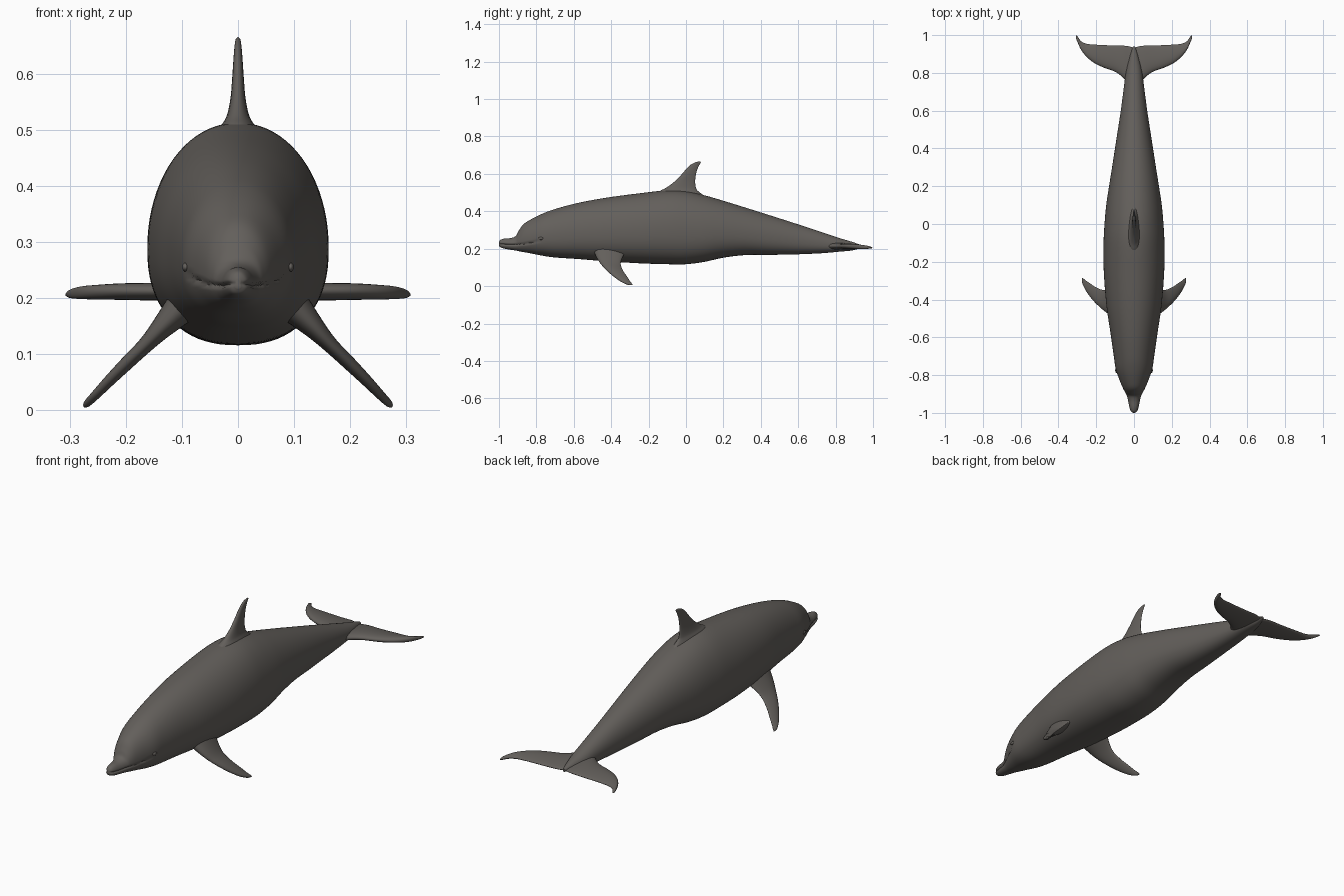
import bpy, bmesh, math
from mathutils import Vector

if "Cube" in bpy.data.objects:
    bpy.data.objects.remove(bpy.data.objects["Cube"])

skin = bpy.data.materials.new("dark_grey_skin")
skin.diffuse_color = (0.125, 0.115, 0.105, 1)
skin.use_nodes = True
skin.node_tree.nodes["Principled BSDF"].inputs["Base Color"].default_value = skin.diffuse_color


def spline(rows, steps):
    """Smooth curve through rows of numbers."""
    out = []
    for i in range(len(rows) - 1):
        p0, p1 = rows[max(i - 1, 0)], rows[i]
        p2, p3 = rows[i + 1], rows[min(i + 2, len(rows) - 1)]
        for k in range(steps):
            t = k / steps
            out.append([b + 0.5 * t * (c - a + t * (2 * a - 5 * b + 4 * c - d
                        + t * (3 * (b - c) + d - a)))
                        for a, b, c, d in zip(p0, p1, p2, p3)])
    out.append(list(rows[-1]))
    return out


def finish(name, bm, angle=50):
    bmesh.ops.recalc_face_normals(bm, faces=bm.faces)
    mesh = bpy.data.meshes.new(name)
    bm.to_mesh(mesh)
    bm.free()
    mesh.materials.append(skin)
    ob = bpy.data.objects.new(name, mesh)
    bpy.context.collection.objects.link(ob)
    bpy.ops.object.select_all(action='DESELECT')
    ob.select_set(True)
    bpy.context.view_layer.objects.active = ob
    bpy.ops.object.shade_smooth_by_angle(angle=math.radians(angle))
    return ob


def loft(name, rings):
    bm = bmesh.new()
    loops = [[bm.verts.new(p) for p in r] for r in rings]
    n = len(rings[0])
    for a, b in zip(loops, loops[1:]):
        for j in range(n):
            k = (j + 1) % n
            bm.faces.new((a[j], a[k], b[k], b[j]))
    bm.faces.new(loops[0])
    bm.faces.new(loops[-1])
    return finish(name, bm)


# Body: y, half width, top z, bottom z
stations = [
    (-1.0, .006, .235, .217), (-.992, .017, .247, .207), (-.97, .025, .254, .200),
    (-.935, .032, .257, .194), (-.91, .038, .268, .190), (-.895, .045, .295, .187),
    (-.87, .058, .330, .182), (-.83, .075, .356, .175), (-.77, .096, .386, .163),
    (-.70, .107, .412, .153), (-.58, .124, .444, .145), (-.43, .146, .472, .133),
    (-.25, .160, .496, .122), (-.10, .161, .512, .117), (.0, .156, .507, .117),
    (.10, .147, .485, .130), (.20, .132, .456, .152), (.32, .113, .419, .166),
    (.45, .093, .378, .167), (.60, .070, .330, .170), (.73, .053, .287, .176),
    (.82, .041, .257, .184), (.89, .024, .236, .191), (.94, .006, .218, .205),
]


def mouth_height(y):
    return .226 + .012 * max(0, (y + .88) / .1) ** 2 - .004 * math.sin((y + 1) * 22)


def body_ring(y, w, top, bottom, n=80):
    mid = bottom + .44 * (top - bottom)
    ring = []
    for j in range(n):
        a = 2 * math.pi * j / n
        c, s = math.cos(a), math.sin(a)
        power = 2 / (2.05 if s > 0 else 2.35)
        x = w * math.copysign(abs(c) ** power, c)
        z = mid + ((top - mid) if s > 0 else (mid - bottom)) * math.copysign(abs(s) ** power, s)
        # Mouth crease pressed into the sides of the beak
        if y < -.77:
            fade = min(1, (-.77 - y) / .03)
            x -= math.copysign(min(.006, abs(x) * .3), x) * fade * math.exp(-((z - mouth_height(y)) / .004) ** 2)
        ring.append((x, y, z))
    return ring


loft("body", [body_ring(*s) for s in spline(stations, 6)])


def fin(name, rows, axis, n=28):
    """Rows: leading point, trailing point, half thickness."""
    axis = Vector(axis).normalized()
    rings = []
    for r in spline(rows, 6):
        lead, trail = Vector(r[:3]), Vector(r[3:6])
        ring = []
        for j in range(n):
            a = 2 * math.pi * j / n
            u = (1 - math.cos(a)) / 2
            ring.append(lead.lerp(trail, u) + axis * (r[6] * 1.25 * math.sin(a) * (1 - .45 * u)))
        rings.append(ring)
    return loft(name, rings)


# Dorsal fin: z, leading y, trailing y, half thickness
dorsal = [(.46, -.20, .13, .055), (.505, -.145, .068, .031), (.525, -.108, .054, .020),
          (.555, -.066, .049, .0135), (.59, -.03, .052, .0105), (.62, -.004, .059, .0085),
          (.645, .02, .070, .0065), (.66, .046, .079, .0045), (.665, .062, .077, .001)]
fin("dorsal_fin", [(0, a, z, 0, b, z, t) for z, a, b, t in dorsal], (1, 0, 0))

# Flippers: x, z, leading y, trailing y, half thickness
flipper = [(.095, .19, -.495, -.32, .032), (.135, .148, -.475, -.342, .020),
           (.165, .116, -.453, -.349, .014), (.20, .082, -.421, -.336, .012),
           (.23, .052, -.387, -.316, .010), (.255, .026, -.350, -.299, .008),
           (.27, .011, -.318, -.287, .006), (.275, .006, -.300, -.285, .001)]

# Tail flukes: x, leading y, trailing y, z, half thickness
fluke = [(-.004, .70, .932, .214, .020), (.03, .735, .941, .214, .018), (.055, .772, .944, .214, .017),
         (.10, .806, .945, .213, .016), (.16, .828, .947, .213, .0155), (.21, .852, .950, .213, .0145),
         (.25, .884, .954, .212, .013), (.28, .922, .968, .211, .011),
         (.30, .965, .995, .209, .007), (.307, .983, .996, .208, .001)]

for side, word in ((-1, "left"), (1, "right")):
    fin(word + "_flipper", [(side * x, a, z, side * x, b, z, t) for x, z, a, b, t in flipper],
        (side * .7, 0, .7))
    fin(word + "_fluke", [(side * x, a, z, side * x, b, z - .004, t) for x, a, b, z, t in fluke],
        (0, 0, 1))
    # Eye bulge
    bm = bmesh.new()
    bmesh.ops.create_uvsphere(bm, u_segments=20, v_segments=12, radius=1)
    for v in bm.verts:
        v.co = (side * .0935 + v.co.x * .006, -.775 + v.co.y * .014, .255 + v.co.z * .008)
    finish(word + "_eye", bm)

# Blowhole rim: a small crescent on top of the head
rim = []
for i in range(13):
    a = math.pi * (i / 12)
    p = Vector((.02 * math.cos(a), -.778 + .012 * math.sin(a), .3825 - .004 * math.cos(a) ** 2))
    r = .0005 + .003 * math.sin(a)
    rim.append([p + Vector((0, r * math.cos(b), r * math.sin(b)))
                for b in [2 * math.pi * k / 8 for k in range(8)]])
loft("blowhole_rim", rim)
